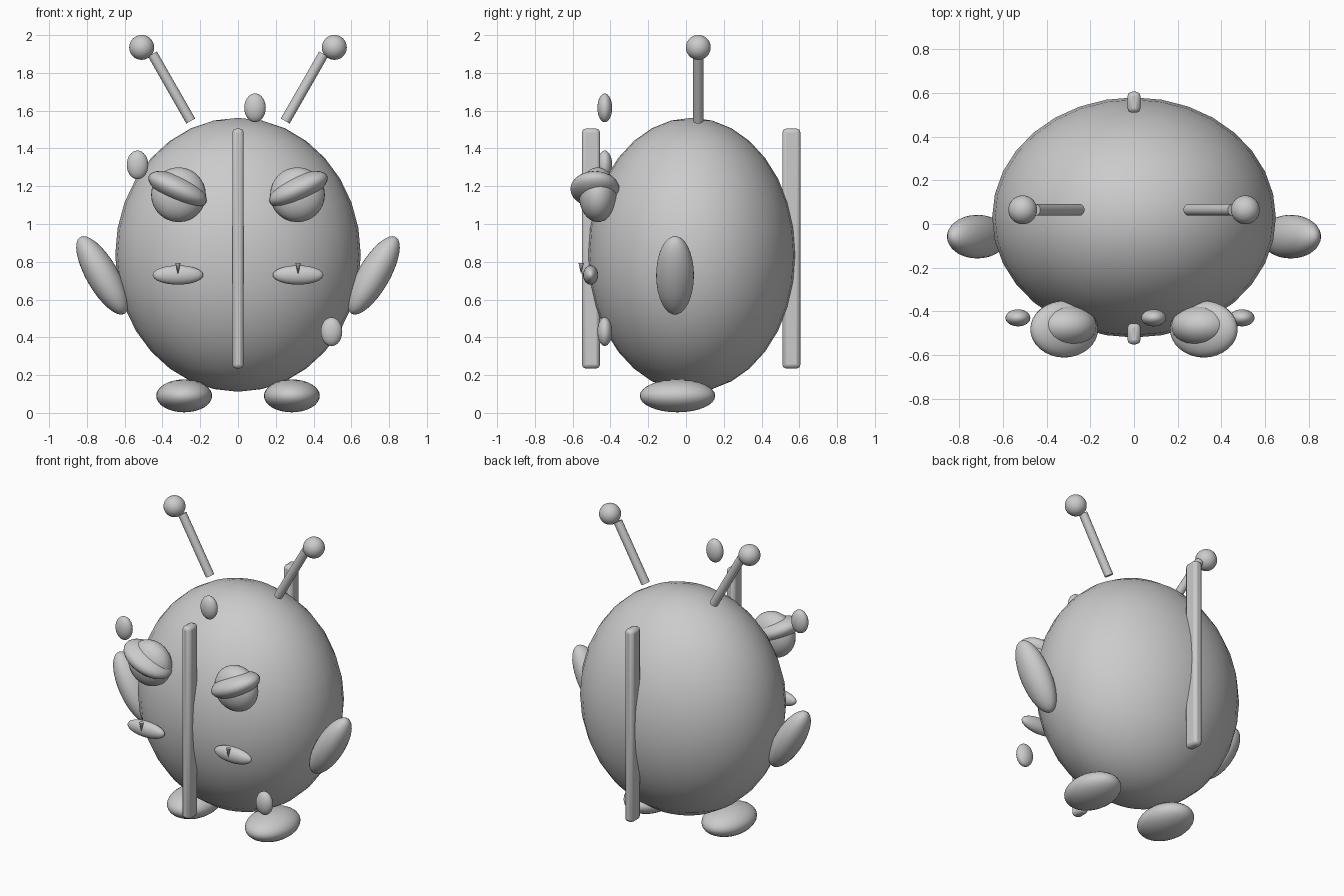
import bpy, math
from mathutils import Vector

if "Cube" in bpy.data.objects:
    bpy.data.objects.remove(bpy.data.objects["Cube"])

grey = bpy.data.materials.new("plain_grey")
grey.diffuse_color = (0.6, 0.6, 0.6, 1)
grey.use_nodes = True
grey.node_tree.nodes["Principled BSDF"].inputs["Base Color"].default_value = grey.diffuse_color


def finish(name, angle=60):
    ob = bpy.context.object
    ob.name = name
    ob.data.materials.append(grey)
    bpy.ops.object.shade_smooth_by_angle(angle=math.radians(angle))
    return ob


def ellipsoid(name, loc, radii, tilt=0, segments=32, rings=16):
    bpy.ops.mesh.primitive_uv_sphere_add(segments=segments, ring_count=rings, radius=1,
                                         location=loc, rotation=(0, math.radians(tilt), 0))
    bpy.context.object.scale = radii
    return finish(name)


def rod(name, a, b, radius):
    a, b = Vector(a), Vector(b)
    bpy.ops.mesh.primitive_cylinder_add(vertices=16, radius=radius, depth=(b - a).length,
                                        location=(a + b) / 2)
    bpy.context.object.rotation_euler = (b - a).to_track_quat('Z', 'Y').to_euler()
    return finish(name)


# Egg-shaped body
ellipsoid("body", (0, 0.03, 0.837), (0.65, 0.55, 0.725))

# Bevelled strips down the front and back
for name, y in (("front_strip", -0.503), ("back_strip", 0.558)):
    bpy.ops.mesh.primitive_cube_add(size=1, location=(0, y, 0.87))
    strip = bpy.context.object
    strip.scale = (0.06, 0.096, 1.27)
    bpy.ops.object.transform_apply(location=False, rotation=False, scale=True)
    bevel = strip.modifiers.new("rounded_edges", 'BEVEL')
    bevel.width = 0.02
    bevel.segments = 2
    finish(name)

# Paired parts
for side, s in (("left", -1), ("right", 1)):
    rod(side + "_antenna", (s * 0.25, 0.065, 1.545), (s * 0.453, 0.065, 1.9), 0.027)
    ellipsoid(side + "_antenna_ball", (s * 0.51, 0.065, 1.935), (0.066,) * 3)
    ellipsoid(side + "_eye", (s * 0.315, -0.467, 1.155), (0.145, 0.1, 0.145))
    ellipsoid(side + "_eyelid", (s * 0.32, -0.482, 1.185), (0.168, 0.13, 0.07), -s * 25)
    ellipsoid(side + "_lips", (s * 0.318, -0.505, 0.73), (0.134, 0.04, 0.051))
    ellipsoid(side + "_arm", (s * 0.718, -0.058, 0.728), (0.085, 0.1, 0.235), s * 30)
    ellipsoid(side + "_foot", (s * 0.285, -0.045, 0.09), (0.148, 0.2, 0.087))
    # Small fang pointing down
    bpy.ops.mesh.primitive_cone_add(vertices=12, radius1=0.014, radius2=0, depth=0.06,
                                    location=(s * 0.318, -0.555, 0.763),
                                    rotation=(math.pi, 0, 0))
    finish(side + "_fang")

# Raised spots around the body
for i, (x, z) in enumerate(((0.09, 1.615), (-0.532, 1.313), (0.495, 0.43))):
    ellipsoid("spot_%d" % (i + 1), (x, -0.43, z), (0.057, 0.039, 0.076))
